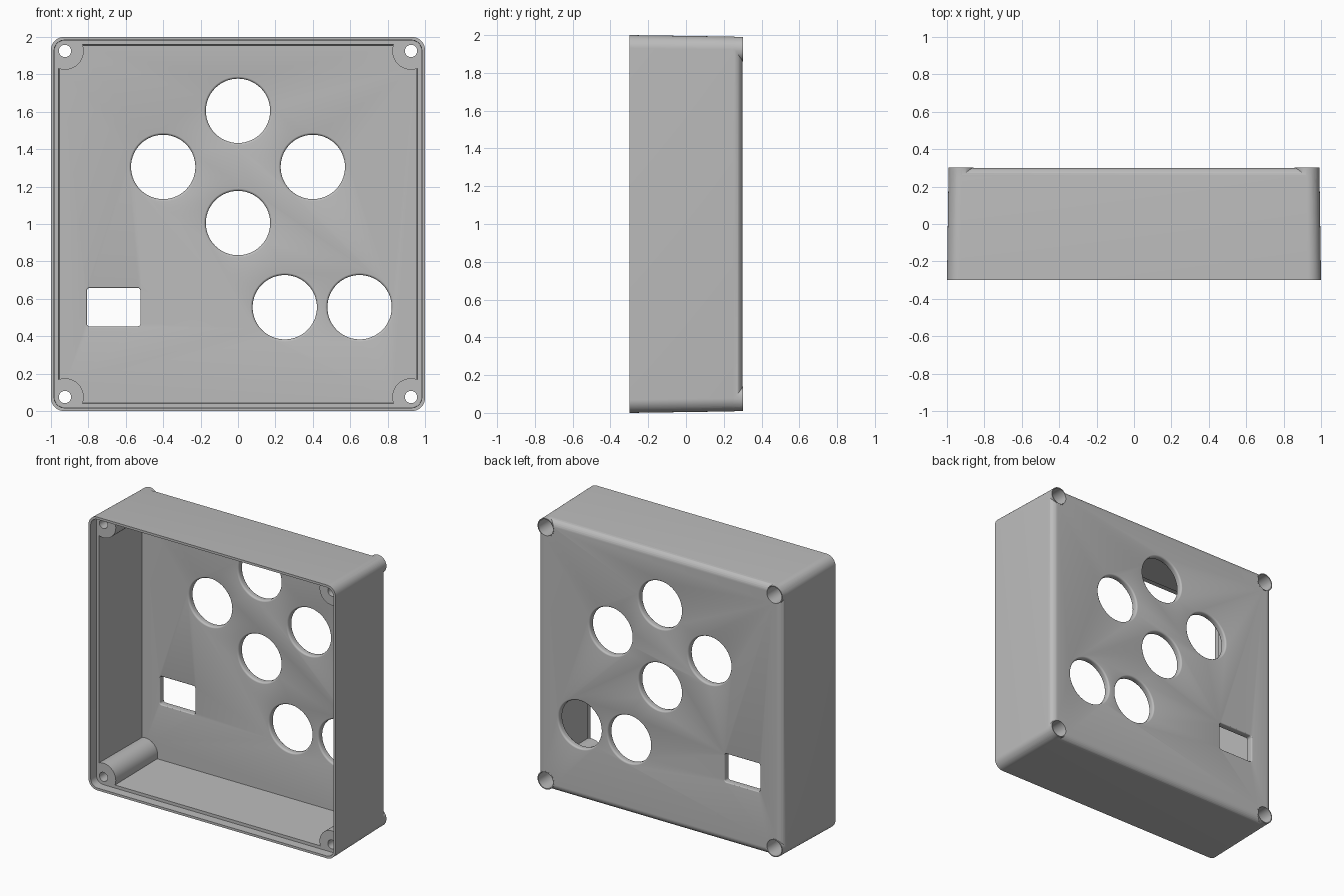
import bpy, bmesh
from math import sin, cos, pi

if "Cube" in bpy.data.objects:
    bpy.data.objects.remove(bpy.data.objects["Cube"], do_unlink=True)

grey = bpy.data.materials.new("grey plastic")
grey.use_nodes = True
grey.diffuse_color = (0.5, 0.5, 0.5, 1)
grey.node_tree.nodes["Principled BSDF"].inputs["Base Color"].default_value = (0.5, 0.5, 0.5, 1)

SEG = 14  # steps per rounded corner


def loft(name, rings, cx=0, cz=1):
    """Closed solid through rounded rectangles (y, half_x, half_z, corner_radius)."""
    bm = bmesh.new()
    loops = []
    for y, hx, hz, r in rings:
        loop = []
        for q, (sx, sz) in enumerate([(1, 1), (-1, 1), (-1, -1), (1, -1)]):
            for i in range(SEG + 1):
                a = (q + i / SEG) * pi / 2
                loop.append(bm.verts.new((cx + sx * (hx - r) + r * cos(a), y,
                                          cz + sz * (hz - r) + r * sin(a))))
        loops.append(loop)
    for a, b in zip(loops, loops[1:]):
        for i in range(len(a)):
            j = (i + 1) % len(a)
            bm.faces.new((a[i], a[j], b[j], b[i]))
    bm.faces.new(loops[0])
    bm.faces.new(loops[-1])
    bmesh.ops.remove_doubles(bm, verts=bm.verts, dist=1e-5)
    bmesh.ops.recalc_face_normals(bm, faces=bm.faces)
    mesh = bpy.data.meshes.new(name)
    bm.to_mesh(mesh)
    bm.free()
    mesh.materials.append(grey)
    obj = bpy.data.objects.new(name, mesh)
    bpy.context.collection.objects.link(obj)
    return obj


def rod(name, x, z, r, y0, y1):
    return loft(name, [(y0, r, r, r), (y1, r, r, r)], x, z)


def combine(target, tool, operation):
    """Apply a boolean and discard the tool."""
    tool.hide_render = True
    bpy.context.view_layer.objects.active = target
    mod = target.modifiers.new("cut", "BOOLEAN")
    mod.operation = operation
    mod.solver = "EXACT"
    mod.object = tool
    bpy.ops.object.modifier_apply(modifier=mod.name)
    bpy.data.objects.remove(tool, do_unlink=True)


def panel_cutter(x, z, hx, hz, r, f):
    """Opening through the back panel with rounded edges of radius f."""
    quarter = [(f * (1 - cos(t * pi / 8)), f * (1 - sin(t * pi / 8))) for t in range(5)]
    prof = [(0.2, f)] + [(0.2495 + d, s) for d, s in quarter]
    prof += [(0.3005 - d, s) for d, s in reversed(quarter)] + [(0.35, f)]
    return loft("opening_cutter", [(y, hx + s, hz + s, r + s) for y, s in prof], x, z)


corners = [(sx * 0.925, 1 + sz * 0.925) for sx in (-1, 1) for sz in (-1, 1)]

# Outer body: slight draft towards the back, rounded back edge
rings = [(-0.30, 1.0, 1.0, 0.07)]
for i in range(8):
    a = i / 7 * pi / 2
    inset = 0.05 * (1 - cos(a))
    rings.append((0.25 + 0.05 * sin(a), 0.992 - inset, 0.992 - inset, 0.07 - inset))
case = loft("enclosure_case", rings)

# Screw collars standing full depth at the rounded back corners
for x, z in corners:
    combine(case, rod("collar", x, z, 0.066, 0.0, 0.301), "UNION")

# Inner cavity, leaving the corner screw bosses in place
cavity = loft("cavity_cutter", [(-0.25, 0.96, 0.96, 0.03), (0.25, 0.952, 0.952, 0.03)])
for x, z in corners:
    combine(cavity, rod("boss", x, z, 0.1, -0.4, 0.4), "DIFFERENCE")
combine(case, cavity, "DIFFERENCE")

# Rebate for the lid behind the thin front lip
combine(case, loft("rebate_cutter", [(-0.4, 0.984, 0.984, 0.055),
                                     (-0.235, 0.982, 0.982, 0.055)]), "DIFFERENCE")

# Screw holes with wide counterbores from the back
for x, z in corners:
    combine(case, rod("screw_cutter", x, z, 0.033, -0.5, 0.5), "DIFFERENCE")
    combine(case, rod("counterbore_cutter", x, z, 0.059, 0.12, 0.5), "DIFFERENCE")

# Round button openings
for x, z in [(0, 1.605), (-0.4, 1.305), (0.4, 1.305), (0, 1.005), (0.25, 0.555), (0.65, 0.555)]:
    combine(case, panel_cutter(x, z, 0.172, 0.172, 0.172, 0.014), "DIFFERENCE")

# Rectangular switch opening
combine(case, panel_cutter(-0.665, 0.555, 0.143, 0.103, 0.015, 0.008), "DIFFERENCE")

# Smooth rounded surfaces, crisp edges
bpy.ops.object.select_all(action="DESELECT")
case.select_set(True)
bpy.context.view_layer.objects.active = case
bpy.ops.object.shade_smooth_by_angle(angle=pi / 6)
